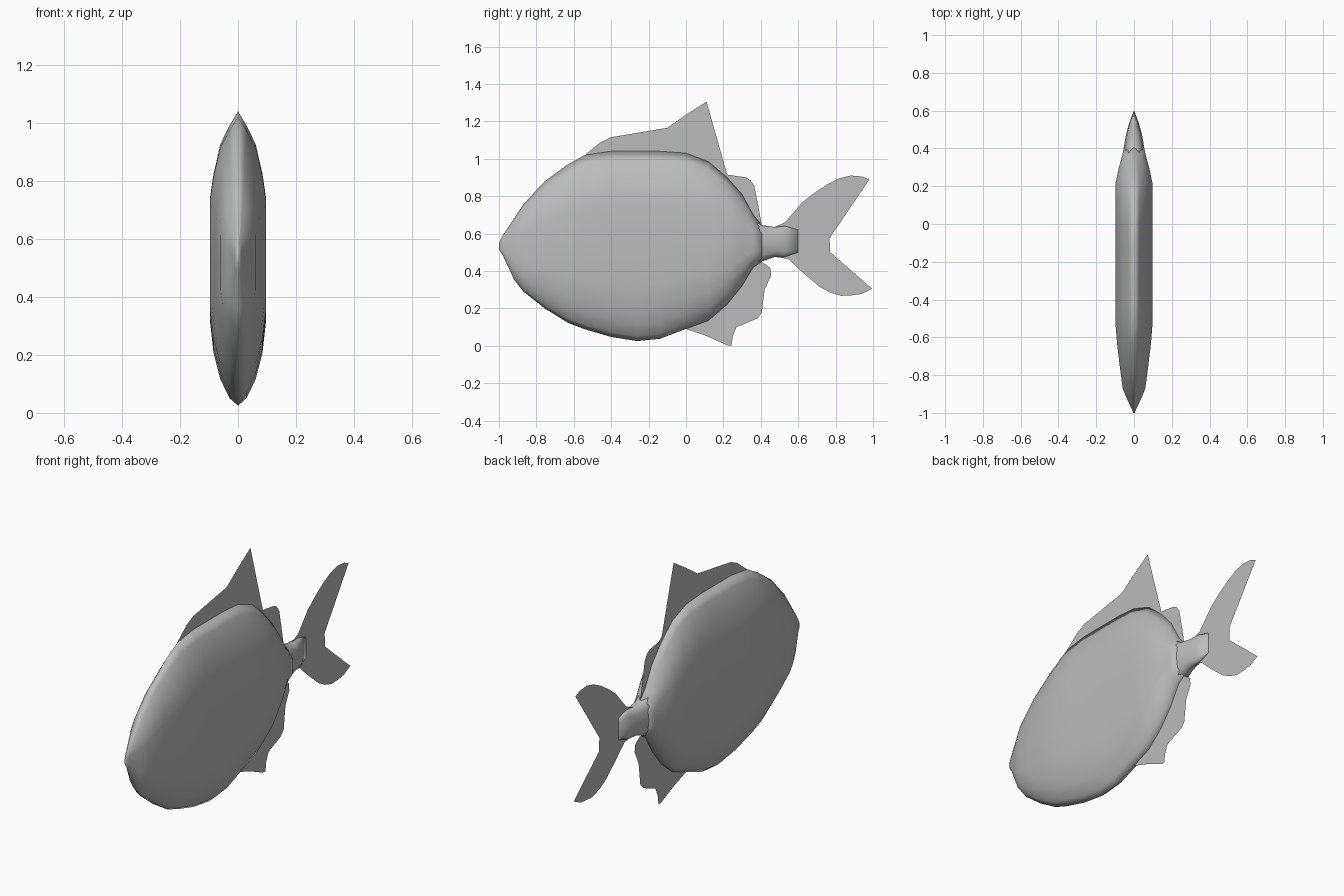
import bpy, bmesh

grey = bpy.data.materials.new("plain grey")
grey.diffuse_color = (0.5, 0.5, 0.5, 1)


def finish(name, bm):
    bmesh.ops.recalc_face_normals(bm, faces=bm.faces)
    mesh = bpy.data.meshes.new(name)
    bm.to_mesh(mesh)
    bm.free()
    mesh.materials.append(grey)
    obj = bpy.data.objects.new(name, mesh)
    bpy.context.collection.objects.link(obj)
    return obj


def loft(name, sections, half):
    """Skin rings along y; each section is (y, top, bottom, half width)."""
    bm = bmesh.new()
    ring = half + [(-x, t) for x, t in half[-2:0:-1]]
    rows = [[bm.verts.new((x * w, y, bot + t * (top - bot))) for x, t in ring]
            for y, top, bot, w in sections]
    n = len(ring)
    for a, b in zip(rows, rows[1:]):
        for i in range(n):
            j = (i + 1) % n
            bm.faces.new((a[i], a[j], b[j], b[i]))
    bm.faces.new(rows[0])
    bm.faces.new(rows[-1])
    obj = finish(name, bm)
    obj.data.shade_smooth()
    return obj


def fin(name, outline):
    """Flat sheet on the centre plane from (y, z) points."""
    bm = bmesh.new()
    bm.faces.new([bm.verts.new((0, y, z)) for y, z in outline])
    bmesh.ops.triangulate(bm, faces=bm.faces)
    return finish(name, bm)


# Flattened body with a keeled back and belly
loft("body", [
    (-1.00, 0.55, 0.515, 0.004), (-0.98, 0.59, 0.485, 0.012),
    (-0.92, 0.68, 0.355, 0.040), (-0.87, 0.755, 0.29, 0.060),
    (-0.755, 0.88, 0.20, 0.075), (-0.63, 0.97, 0.122, 0.09),
    (-0.54, 1.02, 0.088, 0.097), (-0.40, 1.04, 0.047, 0.097),
    (-0.26, 1.04, 0.025, 0.097), (-0.14, 1.04, 0.037, 0.097),
    (0.00, 1.03, 0.09, 0.097), (0.12, 0.985, 0.135, 0.097),
    (0.22, 0.90, 0.22, 0.097), (0.30, 0.81, 0.32, 0.080),
    (0.36, 0.70, 0.42, 0.063), (0.405, 0.645, 0.45, 0.054)],
    [(0, 1), (0.3, 0.95), (0.63, 0.885), (0.87, 0.78), (1, 0.69),
     (1, 0.48), (1, 0.29), (0.87, 0.18), (0.63, 0.09), (0.3, 0.025), (0, 0)])

# Rounded tail stalk narrowing to a vertical edge
loft("tail_stalk", [
    (0.35, 0.69, 0.43, 0.058), (0.405, 0.645, 0.45, 0.054),
    (0.475, 0.635, 0.475, 0.042), (0.53, 0.64, 0.475, 0.027),
    (0.60, 0.62, 0.50, 0.001)],
    [(0, 1), (0.5, 0.96), (0.85, 0.82), (1, 0.5),
     (0.85, 0.18), (0.5, 0.04), (0, 0)])

# Front spine and the tall swept back fin
fin("dorsal_fin", [
    (-0.54, 1.02), (-0.46, 1.085), (-0.40, 1.115), (-0.39, 1.11), (-0.395, 1.065),
    (-0.37, 1.035), (-0.28, 1.04), (-0.20, 1.08), (-0.10, 1.165),
    (0.0, 1.235), (0.11, 1.305), (0.098, 1.20), (0.11, 1.09),
    (0.145, 1.005), (0.18, 0.95), (0.22, 0.915), (0.32, 0.90),
    (0.345, 0.885), (0.365, 0.855), (0.385, 0.755), (0.37, 0.685),
    (0.405, 0.645), (0.30, 0.62), (0.0, 0.90), (-0.40, 0.98)])

# Lower rear fin
fin("anal_fin", [
    (0.0, 0.09), (0.107, 0.053), (0.22, 0.003), (0.243, 0.0), (0.25, 0.05),
    (0.27, 0.10), (0.38, 0.145), (0.405, 0.175), (0.42, 0.30),
    (0.455, 0.375), (0.45, 0.417), (0.41, 0.445), (0.30, 0.45), (0.05, 0.20)])

# Crescent tail fin
fin("tail_fin", [
    (0.475, 0.635), (0.53, 0.66), (0.62, 0.765), (0.69, 0.82), (0.76, 0.865),
    (0.82, 0.895), (0.88, 0.91), (0.94, 0.905), (0.98, 0.888), (0.935, 0.888),
    (0.89, 0.877), (0.81, 0.83), (0.77, 0.76), (0.755, 0.69), (0.753, 0.62),
    (0.757, 0.56), (0.77, 0.50), (0.80, 0.405), (0.865, 0.335),
    (0.93, 0.30), (0.96, 0.296), (0.995, 0.305), (0.94, 0.278), (0.89, 0.27),
    (0.83, 0.267), (0.77, 0.285), (0.715, 0.315), (0.62, 0.395),
    (0.545, 0.465), (0.475, 0.475)])
